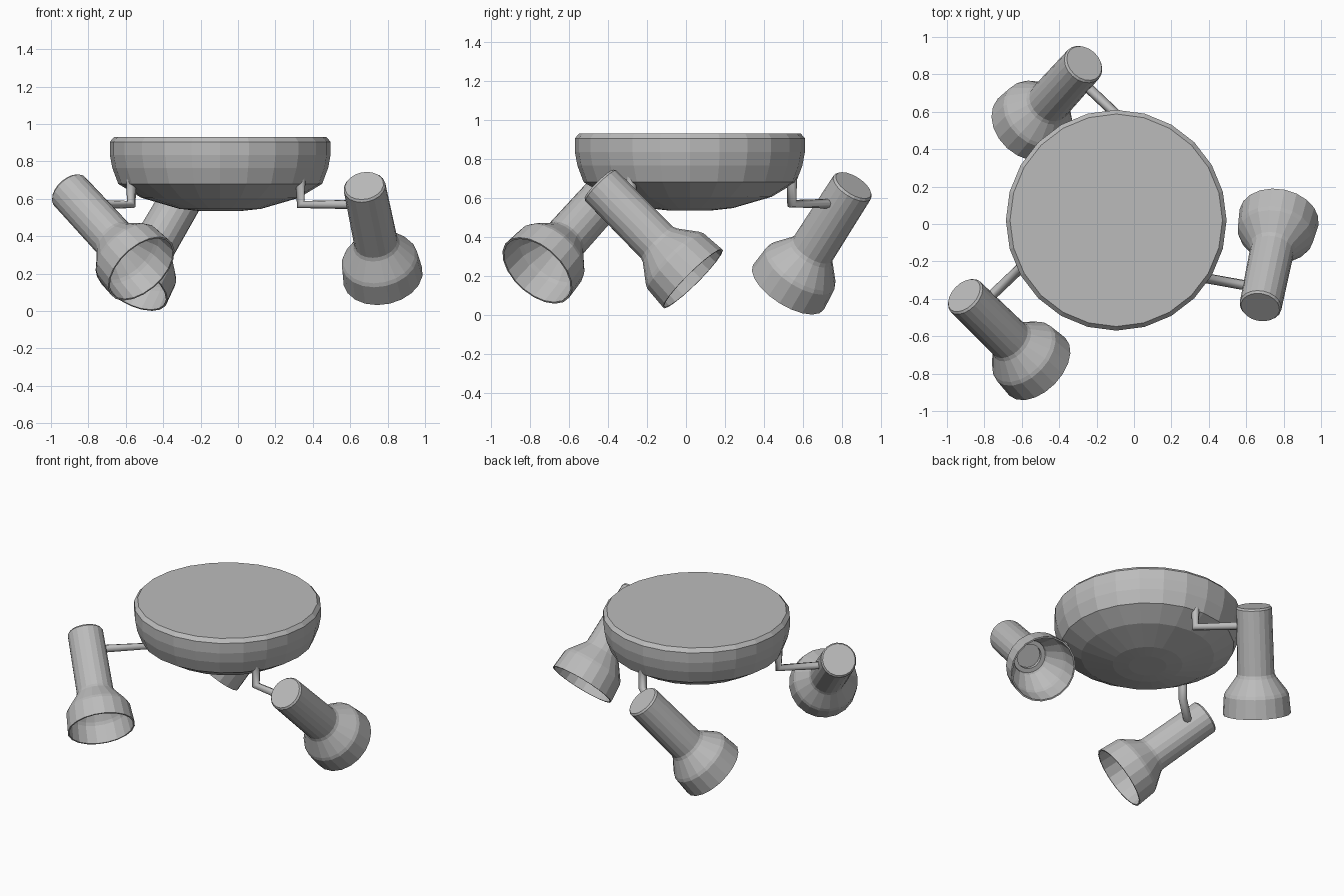
import bpy, bmesh
from math import tau, radians, cos, sin
from mathutils import Vector, Matrix

cube = bpy.data.objects.get("Cube")
if cube:
    bpy.data.objects.remove(cube, do_unlink=True)

# Single painted-metal colour
grey = bpy.data.materials.new("grey_metal")
grey.use_nodes = True
colour = (0.5, 0.5, 0.5, 1)
grey.diffuse_color = colour
grey.node_tree.nodes["Principled BSDF"].inputs["Base Color"].default_value = colour


def add_object(name, data):
    ob = bpy.data.objects.new(name, data)
    data.materials.append(grey)
    bpy.context.collection.objects.link(ob)
    return ob


def lathe(name, profile, sides):
    """Spin (radius, height) points around the z axis."""
    bm = bmesh.new()
    verts = [bm.verts.new((r, 0, h)) for r, h in profile]
    edges = [bm.edges.new(pair) for pair in zip(verts, verts[1:])]
    bmesh.ops.spin(bm, geom=verts + edges, cent=(0, 0, 0), axis=(0, 0, 1),
                   angle=tau, steps=sides)
    bmesh.ops.remove_doubles(bm, verts=bm.verts, dist=0.0005)
    bmesh.ops.recalc_face_normals(bm, faces=bm.faces)
    mesh = bpy.data.meshes.new(name)
    bm.to_mesh(mesh)
    bm.free()
    return add_object(name, mesh)


def rod(name, points, radius):
    curve = bpy.data.curves.new(name, 'CURVE')
    curve.dimensions = '3D'
    curve.bevel_depth = radius
    curve.bevel_resolution = 2
    curve.use_fill_caps = True
    spline = curve.splines.new('POLY')
    spline.points.add(len(points) - 1)
    for p, co in zip(spline.points, points):
        p.co = (*co, 1)
        p.radius = 1
    return add_object(name, curve)


# Ceiling base: shallow faceted bowl with a bevelled top rim
BASE = Vector((-0.095, 0.02, 0))
base = lathe("ceiling_base", [
    (0, 0.93), (0.568, 0.93), (0.59, 0.905), (0.59, 0.835), (0.577, 0.765),
    (0.545, 0.68), (0.42, 0.605), (0.22, 0.547), (0.12, 0.536), (0, 0.535)], 24)
base.location = BASE

# Spotlight: outer shell, rim, inner reflector and socket
LENGTH = 0.69
SPOT = [(0, 0), (0.104, 0), (0.113, 0.012), (0.117, 0.43), (0.125, 0.45),
        (0.195, 0.545), (0.205, 0.565), (0.215, LENGTH), (0.205, LENGTH),
        (0.194, 0.57), (0.185, 0.55), (0.112, 0.45), (0.108, 0.425),
        (0.08, 0.425), (0.08, 0.40), (0, 0.40)]

# name, cap centre, mouth centre, angle of the hanger on the base
SPOTS = [
    ("left", (0.675, -0.445, 0.67), (0.775, 0.035, 0.185), -35),
    ("front", (-0.905, -0.385, 0.645), (-0.52, -0.76, 0.23), 205),
    ("back", (-0.265, 0.86, 0.665), (-0.57, 0.525, 0.14), 85),
]
ARM_Z = 0.57
for name, cap, mouth, angle in SPOTS:
    cap, mouth = Vector(cap), Vector(mouth)
    axis = mouth - cap
    start = (cap + mouth) / 2 - axis.normalized() * LENGTH / 2
    spot = lathe(name + "_spotlight", SPOT, 20)
    spot.matrix_world = (Matrix.Translation(start)
                         @ axis.to_track_quat('Z', 'Y').to_matrix().to_4x4())
    # Bent hanger from the base into the side of the spotlight
    a = radians(angle)
    x, y, _ = BASE + Vector((cos(a), sin(a), 0)) * 0.525
    joint = cap + axis * ((ARM_Z - cap.z) / axis.z)
    rod(name + "_arm", [(x, y, 0.71), (x, y, ARM_Z), joint], 0.027)
